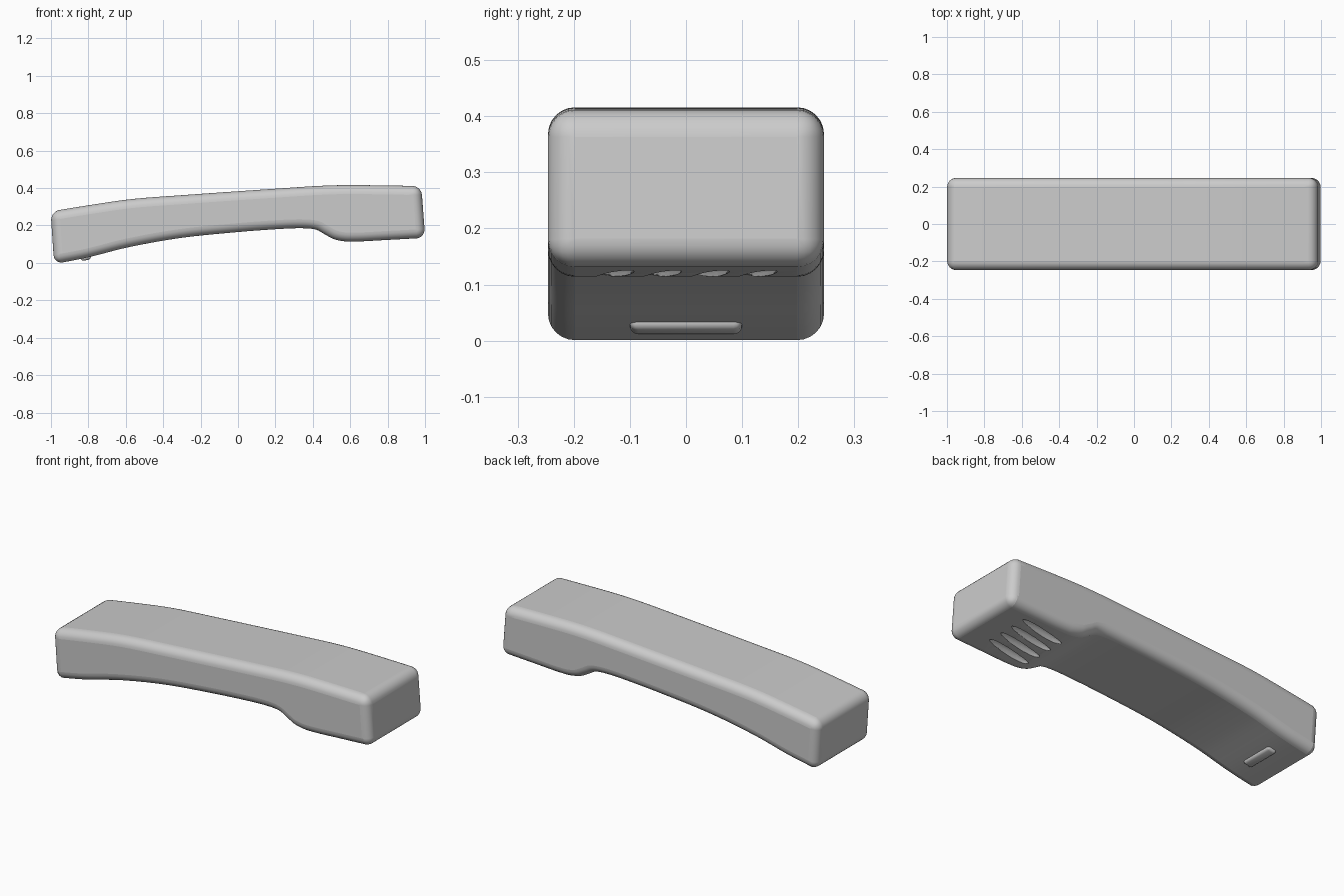
import bpy, bmesh, math
from mathutils import Vector, Matrix
from mathutils.geometry import interpolate_bezier

if "Cube" in bpy.data.objects:
    bpy.data.objects.remove(bpy.data.objects["Cube"])


def smooth_line(points, steps=6):
    """Smooth open curve through the given (x, z) points."""
    p = [Vector((x, 0, z)) for x, z in points]
    p = [2 * p[0] - p[1]] + p + [2 * p[-1] - p[-2]]
    out = []
    for a, b, c, d in zip(p, p[1:], p[2:], p[3:]):
        k = (c - b).length / 3
        ta = (c - a).normalized() * k
        tb = (d - b).normalized() * k
        out += interpolate_bezier(b, b + ta, c - tb, c, steps)[:-1]
    return out + [p[-2]]


def make_object(name, bm):
    bmesh.ops.recalc_face_normals(bm, faces=bm.faces)
    for f in bm.faces:
        f.smooth = True
    mesh = bpy.data.meshes.new(name)
    bm.to_mesh(mesh)
    bm.free()
    ob = bpy.data.objects.new(name, mesh)
    bpy.context.collection.objects.link(ob)
    return ob


def add_bevel(ob, width, segments):
    m = ob.modifiers.new("rounded_edges", 'BEVEL')
    m.width = width
    m.segments = segments
    m.limit_method = 'ANGLE'
    m.angle_limit = math.radians(40)
    m.use_clamp_overlap = False


# handset body: side profile extruded across the width, then rounded
half_width = 0.246
top = [(-1.002, 0.275), (-0.8, 0.308), (-0.57, 0.341), (-0.3, 0.362), (0.0, 0.383),
       (0.25, 0.400), (0.44, 0.412), (0.6, 0.416), (0.98, 0.411)]
bottom = [(1.001, 0.134), (0.8, 0.123), (0.6, 0.114), (0.52, 0.125), (0.46, 0.155),
          (0.42, 0.177), (0.36, 0.185), (0.25, 0.183), (0.0, 0.165), (-0.31, 0.133),
          (-0.59, 0.083), (-0.8, 0.030), (-0.983, -0.006)]
bm = bmesh.new()
outline = smooth_line(top) + smooth_line(bottom)
face = bm.faces.new([bm.verts.new(v + Vector((0, -half_width, 0))) for v in outline])
ext = bmesh.ops.extrude_face_region(bm, geom=[face])
bmesh.ops.translate(bm, vec=(0, 2 * half_width, 0),
                    verts=[g for g in ext['geom'] if isinstance(g, bmesh.types.BMVert)])
body = make_object("handset_body", bm)
add_bevel(body, 0.048, 6)

# earpiece slots: four slim slanted lens cuts
bm = bmesh.new()
for i in range(4):
    place = (Matrix.Translation((0.70, (i - 1.5) * 0.085, 0.118))
             @ Matrix.Rotation(math.radians(-1.5), 4, 'Y')
             @ Matrix.Rotation(math.radians(10), 4, 'Z')
             @ Matrix.Diagonal((0.15, 0.024, 0.03, 1)))
    bmesh.ops.create_uvsphere(bm, u_segments=32, v_segments=16, radius=1, matrix=place)
cutter = make_object("slot_cutter", bm)
cutter.hide_render = True
cutter.hide_viewport = True
cut = body.modifiers.new("earpiece_slots", 'BOOLEAN')
cut.operation = 'DIFFERENCE'
cut.solver = 'EXACT'
cut.object = cutter

bpy.context.view_layer.objects.active = body
body.select_set(True)
bpy.ops.object.shade_smooth_by_angle(angle=math.radians(35))
weighted = body.modifiers.new("even_shading", 'WEIGHTED_NORMAL')
weighted.keep_sharp = True

# microphone ridge near the mouthpiece end
bm = bmesh.new()
bmesh.ops.create_cube(bm, size=1, matrix=Matrix.Diagonal((0.055, 0.2, 0.04, 1)))
ridge = make_object("microphone_ridge", bm)
ridge.location = (-0.815, 0, 0.034)
ridge.rotation_euler.y = -0.23
add_bevel(ridge, 0.015, 4)
